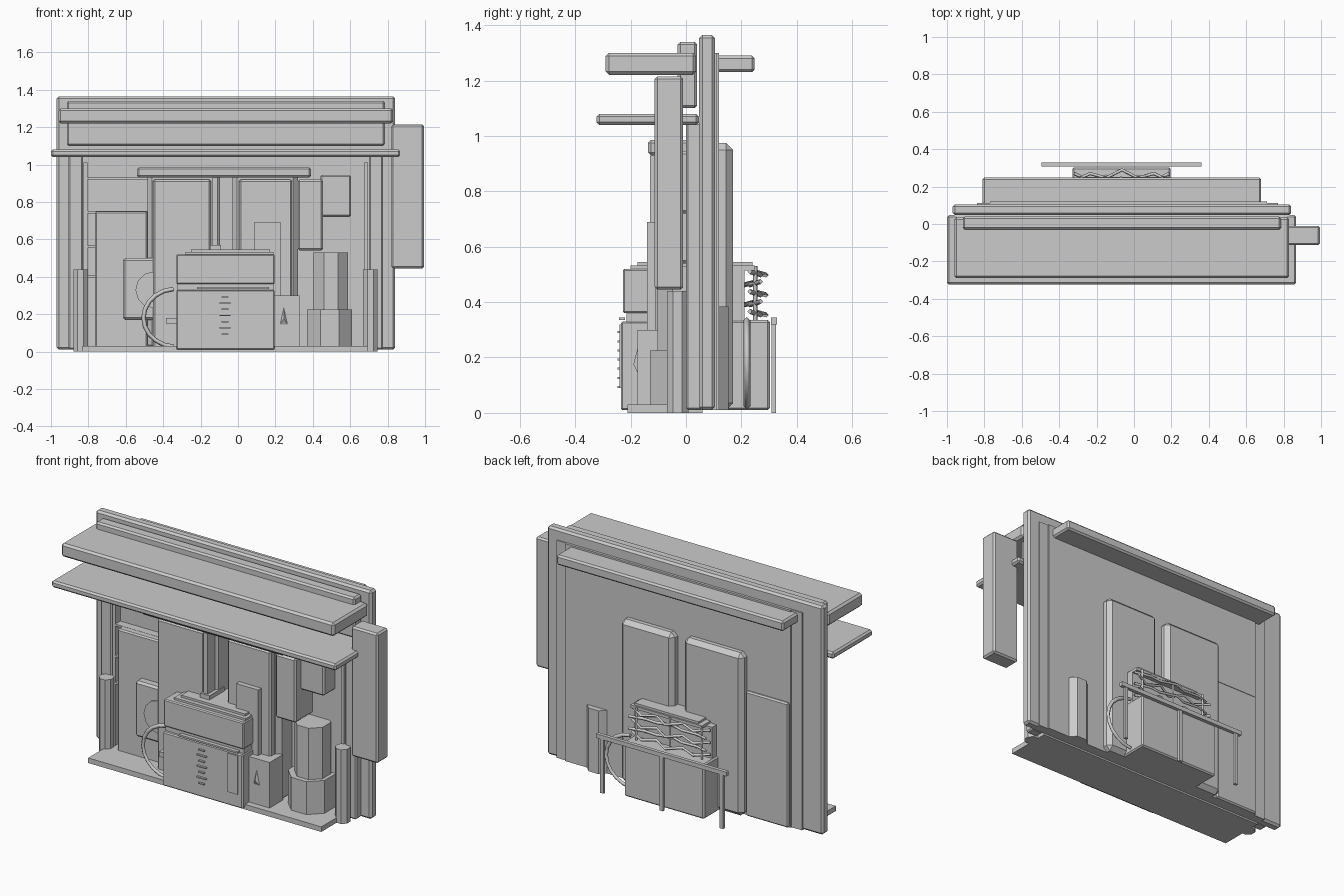
import bpy, math

CX = -0.065  # symmetry line of the facade


def box(name, x, y, z, bevel=0.0):
    bpy.ops.mesh.primitive_cube_add(size=1, location=(sum(x) / 2, sum(y) / 2, sum(z) / 2))
    o = bpy.context.object
    o.name = name
    o.scale = (x[1] - x[0], y[1] - y[0], z[1] - z[0])
    bpy.ops.object.transform_apply(location=False, rotation=False, scale=True)
    if bevel:
        m = o.modifiers.new("chamfer", 'BEVEL')
        m.width, m.segments = bevel, 1
    return o


def mirrored_box(name, x, y, z, bevel=0.0):
    box(name + "_left", x, y, z, bevel)
    box(name + "_right", (2 * CX - x[1], 2 * CX - x[0]), y, z, bevel)


def prism(name, x, y, r, z, sides=8, turn=0.0):
    bpy.ops.mesh.primitive_cylinder_add(vertices=sides, radius=r, depth=z[1] - z[0],
                                        location=(x, y, sum(z) / 2), rotation=(0, 0, turn))
    bpy.context.object.name = name


def rod(name, pts, r):
    c = bpy.data.curves.new(name, 'CURVE')
    c.dimensions = '3D'
    c.bevel_depth, c.bevel_resolution, c.use_fill_caps = r, 0, True
    s = c.splines.new('POLY')
    s.points.add(len(pts) - 1)
    for p, co in zip(s.points, pts):
        p.co = (*co, 1)
    bpy.context.collection.objects.link(bpy.data.objects.new(name, c))


# Wall with layered back panels
box("main_wall", (-0.97, 0.84), (0.047, 0.105), (0.01, 1.365), 0.012)
box("back_panel_outer", (-0.84, 0.77), (0.09, 0.112), (0.01, 1.3))
box("back_panel_inner", (-0.77, 0.71), (0.09, 0.12), (0.01, 1.3))
box("back_ledge", (-0.81, 0.68), (0.10, 0.248), (1.23, 1.29), 0.01)

# Canopy, shelf and header
box("canopy", (-0.96, 0.83), (-0.29, 0.037), (1.22, 1.30), 0.012)
box("header_beam", (-0.915, 0.785), (-0.03, 0.04), (1.10, 1.34), 0.01)
box("lower_awning", (-1.0, 0.867), (-0.323, 0.047), (1.04, 1.08), 0.01)
box("side_sign", (0.82, 0.995), (-0.113, -0.01), (0.445, 1.215), 0.01)

# Pilasters, strips and short octagonal posts
mirrored_box("pilaster", (-0.905, -0.83), (0.0, 0.06), (0.01, 1.05), 0.008)
mirrored_box("pilaster_strip", (-0.825, -0.805), (0.0, 0.05), (0.03, 1.01))
for n, x in (("left", -0.842), ("right", 0.708)):
    prism("post_" + n, x, -0.03, 0.042, (0, 0.44), 8, math.pi / 8)
box("floor_step", (-0.835, 0.695), (-0.212, 0.06), (0, 0.03))

# Double doors, frames, lintel
box("door_frame_left", (-0.485, -0.095), (-0.07, 0.17), (0.01, 0.975), 0.025)
box("door_frame_right", (-0.03, 0.32), (-0.07, 0.17), (0.01, 0.975), 0.025)
box("door_left", (-0.455, -0.145), (-0.11, 0.0), (0.02, 0.92), 0.01)
box("door_right", (0.005, 0.29), (-0.11, 0.0), (0.02, 0.92), 0.01)
box("door_lintel", (-0.54, 0.39), (-0.137, 0.04), (0.93, 0.985), 0.01)
box("middle_post", (-0.135, -0.11), (-0.13, 0.0), (0.55, 0.93))
box("middle_post_foot", (-0.15, -0.09), (-0.14, 0.0), (0.54, 0.57))

# Wall panels and shelves beside the doors
box("left_panel", (-0.765, -0.485), (-0.04, 0.135), (0.01, 0.75), 0.008)
for i, z in enumerate((0.4, 0.56, 0.745, 0.925)):
    box(f"shelf_slat_{i}", (-0.81, -0.48), (0.0, 0.05), (z - 0.006, z + 0.006))
box("notice_panel", (0.32, 0.455), (-0.11, 0.06), (0.54, 0.92), 0.01)
box("upper_panel", (0.44, 0.605), (-0.06, 0.06), (0.72, 0.945), 0.01)
box("tall_panel", (0.085, 0.23), (-0.14, -0.05), (0.03, 0.69))
box("left_crate", (-0.615, -0.32), (-0.09, 0.05), (0.17, 0.5), 0.012)
bpy.ops.mesh.primitive_cylinder_add(vertices=12, radius=0.098, depth=0.02,
                                    location=(-0.45, -0.092, 0.33), rotation=(math.pi / 2, 0, 0))
bpy.context.object.name = "round_dial"

# Octagonal bins
prism("bin_base", 0.49, -0.01, 0.13, (0.03, 0.225), 8, math.pi / 8)
prism("bin_top", 0.497, -0.01, 0.1, (0.225, 0.53), 8, math.pi / 8)
prism("rear_bin", 0.5, 0.075, 0.085, (0.01, 0.385), 8, math.pi / 8)

# Counter cabinet running through the wall
box("cabinet_lower", (-0.33, 0.195), (-0.235, 0.0), (0.01, 0.33), 0.006)
box("cabinet_upper", (-0.33, 0.195), (-0.228, 0.0), (0.36, 0.52), 0.006)
box("cabinet_band", (-0.325, 0.19), (-0.215, 0.0), (0.32, 0.37))
box("cabinet_slot", (-0.22, 0.165), (-0.242, -0.22), (0.335, 0.345))
box("control_panel", (0.1, 0.165), (-0.241, -0.22), (0.09, 0.32))
box("cabinet_cap", (-0.28, 0.19), (-0.2, 0.25), (0.515, 0.532))
box("cabinet_cap_top", (-0.25, 0.17), (-0.175, 0.24), (0.53, 0.545))
for i in range(7):
    w = 0.03 if i % 2 else 0.018
    box(f"vent_{i}", (-0.07 - w, -0.07 + w), (-0.247, -0.225), (0.09 + i * 0.033, 0.097 + i * 0.033))
box("cabinet_rear", (-0.33, 0.195), (0.1, 0.303), (0.01, 0.335), 0.008)
box("cabinet_rear_core", (-0.32, 0.19), (0.1, 0.212), (0.3, 0.52))

# Side box with wedge
box("side_box", (0.195, 0.33), (-0.175, -0.05), (0.03, 0.3))
bpy.ops.mesh.primitive_cone_add(vertices=3, radius1=0.06, depth=0.02,
                                location=(0.245, -0.18, 0.175), rotation=(math.pi / 2, 0, 0))
bpy.context.object.name = "side_wedge"
bpy.context.object.scale = (0.5, 1.3, 1)

# Hoses: one at the front left, one at the rear right
for n, x, y, s in (("front", -0.33, -0.17, -1), ("rear", 0.195, 0.22, 1)):
    arc = [math.radians(-85 + 17 * k) for k in range(11)]
    rod("hose_" + n, [(x + s * 0.175 * math.cos(a), y, 0.18 + 0.155 * math.sin(a)) for a in arc], 0.012)
box("hose_socket", (-0.385, -0.32), (-0.19, -0.1), (0.15, 0.18))

# Stacked zigzag bars at the rear
for i in range(5):
    z = 0.36 + i * 0.036
    f = -1 if i % 2 else 1
    ys = [0.25 + f * d for d in (-0.02, 0.02, -0.005, 0.04, -0.005, 0.02, -0.02)]
    rod(f"rack_bar_{i}", [(-0.32 + k * 0.085, y, z + 0.006 * (-1) ** k) for k, y in enumerate(ys)], 0.009)
for i, x in enumerate((-0.28, -0.07, 0.15)):
    rod(f"rack_upright_{i}", [(x, 0.25, 0.33), (x, 0.25, 0.53)], 0.008)

# Rear rail on three legs
box("rear_rail", (-0.495, 0.36), (0.307, 0.328), (0.32, 0.345))
for i, x in enumerate((-0.46, CX, 0.325)):
    box(f"rail_leg_{i}", (x - 0.011, x + 0.011), (0.309, 0.325), (0, 0.325))
